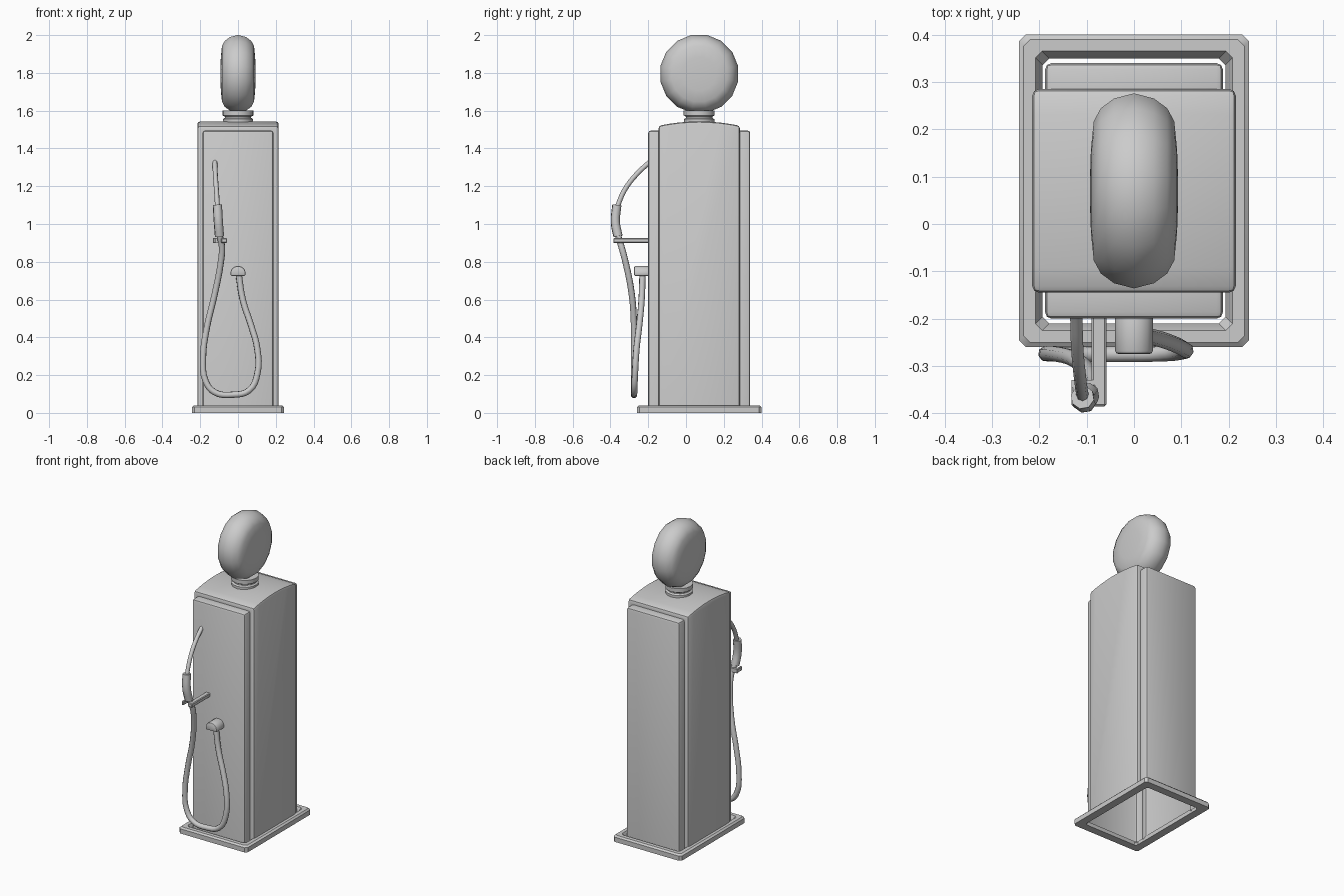
import bpy, bmesh, math
from mathutils import Matrix

if "Cube" in bpy.data.objects:
    bpy.data.objects.remove(bpy.data.objects["Cube"])

CY = 0.07  # y centre of the cabinet


def finish(name, bm, bevel=0, segs=2, angle=35):
    bmesh.ops.recalc_face_normals(bm, faces=bm.faces)
    me = bpy.data.meshes.new(name)
    bm.to_mesh(me)
    bm.free()
    ob = bpy.data.objects.new(name, me)
    bpy.context.collection.objects.link(ob)
    if bevel:
        mod = ob.modifiers.new("bevel", 'BEVEL')
        mod.width, mod.segments = bevel, segs
        mod.limit_method, mod.angle_limit = 'ANGLE', math.radians(30)
    apply(ob)
    smooth(ob, angle)
    return ob


def activate(ob):
    bpy.ops.object.select_all(action='DESELECT')
    ob.select_set(True)
    bpy.context.view_layer.objects.active = ob


def apply(ob):
    activate(ob)
    for m in list(ob.modifiers):
        bpy.ops.object.modifier_apply(modifier=m.name)


def smooth(ob, angle=35):
    activate(ob)
    bpy.ops.object.shade_smooth_by_angle(angle=math.radians(angle))


def box(name, x0, x1, y0, y1, z0, z1, bevel=0.0, segs=2):
    bm = bmesh.new()
    bmesh.ops.create_cube(bm, size=1)
    bmesh.ops.scale(bm, vec=(x1 - x0, y1 - y0, z1 - z0), verts=bm.verts)
    bmesh.ops.translate(bm, vec=((x0 + x1) / 2, (y0 + y1) / 2, (z0 + z1) / 2), verts=bm.verts)
    return finish(name, bm, bevel, segs)


def prism(name, pts, vec, bevel=0.0):
    """Extrude a closed outline of 3D points along vec."""
    bm = bmesh.new()
    f = bm.faces.new([bm.verts.new(p) for p in pts])
    r = bmesh.ops.extrude_face_region(bm, geom=[f])
    bmesh.ops.translate(bm, vec=vec, verts=[v for v in r['geom'] if isinstance(v, bmesh.types.BMVert)])
    bm.faces.ensure_lookup_table()
    return finish(name, bm, bevel)


def lathe(name, profile, n, matrix, phase=0.0):
    """Revolve (radius, height) points about z, then place with matrix."""
    bm = bmesh.new()
    rings = []
    for r, h in profile:
        rings.append([bm.verts.new((r * math.cos(2 * math.pi * (i + phase) / n),
                                    r * math.sin(2 * math.pi * (i + phase) / n), h)) for i in range(n)])
    for a, b in zip(rings, rings[1:]):
        for i in range(n):
            bm.faces.new((a[i], a[(i + 1) % n], b[(i + 1) % n], b[i]))
    bm.faces.new(rings[0])
    bm.faces.new(rings[-1])
    bm.transform(matrix)
    return finish(name, bm, angle=50)


def tube(name, pts, radius):
    cu = bpy.data.curves.new(name, 'CURVE')
    cu.dimensions = '3D'
    cu.bevel_depth, cu.bevel_resolution = radius, 2
    cu.resolution_u, cu.use_fill_caps = 4, True
    sp = cu.splines.new('BEZIER')
    sp.bezier_points.add(len(pts) - 1)
    for bp, p in zip(sp.bezier_points, pts):
        bp.co = p
        bp.handle_left_type = bp.handle_right_type = 'AUTO'
    ob = bpy.data.objects.new(name, cu)
    bpy.context.collection.objects.link(ob)
    activate(ob)
    bpy.ops.object.convert(target='MESH')
    smooth(bpy.context.object, 60)
    return bpy.context.object


# Base: hollow plinth ring, its section offset inwards loop by loop
bm = bmesh.new()
loops = []
for off, z in ((0, 0), (0, .03), (.01, .04), (.035, .04), (.05, .012), (.05, 0)):
    hx, hy, c = .243 - off, .33 - off, .014
    outline = [(hx, -hy + c), (hx, hy - c), (hx - c, hy), (-hx + c, hy),
               (-hx, hy - c), (-hx, -hy + c), (-hx + c, -hy), (hx - c, -hy)]
    loops.append([bm.verts.new((x, y + CY, z)) for x, y in outline])
for a, b in zip(loops, loops[1:] + loops[:1]):
    for i in range(8):
        bm.faces.new((a[i], a[(i + 1) % 8], b[(i + 1) % 8], b[i]))
finish("base_plinth", bm)

# Cabinet: arched main box joined with the narrower front and back panels
arch = [(-.215, CY + .215 * t, 1.543 - .023 * t * t) for t in (1, .75, .5, .25, 0, -.25, -.5, -.75, -1)]
body = prism("cabinet", [(-.215, CY - .215, 0), (-.215, CY + .215, 0)] + arch, (.43, 0, 0), .014)
panel = box("door_panels", -.188, .188, -.20, .34, 0, 1.495, .014)
mod = body.modifiers.new("union", 'BOOLEAN')
mod.operation, mod.object, mod.solver = 'UNION', panel, 'EXACT'
apply(body)
bpy.data.objects.remove(panel)
bm = bmesh.new()  # open underside
bm.from_mesh(body.data)
bmesh.ops.delete(bm, geom=[f for f in bm.faces if f.calc_center_median().z < .02], context='FACES')
bm.to_mesh(body.data)
bm.free()
smooth(body)

# Neck collar and globe
lathe("globe_collar", [(.08, 1.53), (.08, 1.555), (.07, 1.562), (.07, 1.568), (.082, 1.575), (.082, 1.60)],
      16, Matrix.Translation((0, CY, 0)))
half = [(.03, .093), (.09, .091), (.15, .085), (.178, .07), (.199, .042), (.21, 0)]
globe = half + [(r, -h) for r, h in half[-2::-1]]
lathe("globe", globe, 16, Matrix.Translation((0, CY, 1.795)) @ Matrix.Rotation(math.pi / 2, 4, 'Y'), .5)

# Nozzle spout, grip and hose
tube("nozzle_spout", [(-.122, -.19, 1.33), (-.12, -.26, 1.265), (-.114, -.325, 1.18), (-.108, -.368, 1.08)], .013)
tube("nozzle_grip", [(-.109, -.366, 1.10), (-.104, -.374, 1.01), (-.098, -.360, .935)], .025)
tube("hose", [(-.10, -.363, .95), (-.085, -.342, .88), (-.092, -.318, .79), (-.125, -.286, .62),
              (-.165, -.275, .45), (-.185, -.274, .29), (-.172, -.274, .17), (-.125, -.275, .11),
              (-.03, -.275, .096), (.06, -.274, .12), (.103, -.27, .21), (.102, -.262, .34),
              (.07, -.248, .46), (.025, -.235, .60), (.003, -.23, .74)], .017)

# Nozzle rest: bar beside the grip with a short prong on the far side
box("rest_bar", -.09, -.058, -.385, -.19, .90, .925, .004, 1)
box("rest_prong", -.132, -.118, -.385, -.33, .90, .925, .003, 1)
box("rest_cross", -.132, -.07, -.345, -.33, .90, .925)

# Hose outlet: half-round hood
arc = [(.04 * math.cos(math.pi * i / 8), -.275, .742 + .036 * math.sin(math.pi * i / 8)) for i in range(9)]
prism("hose_outlet", arc + [(-.04, -.275, .725), (.04, -.275, .725)], (0, .09, 0), .008)
